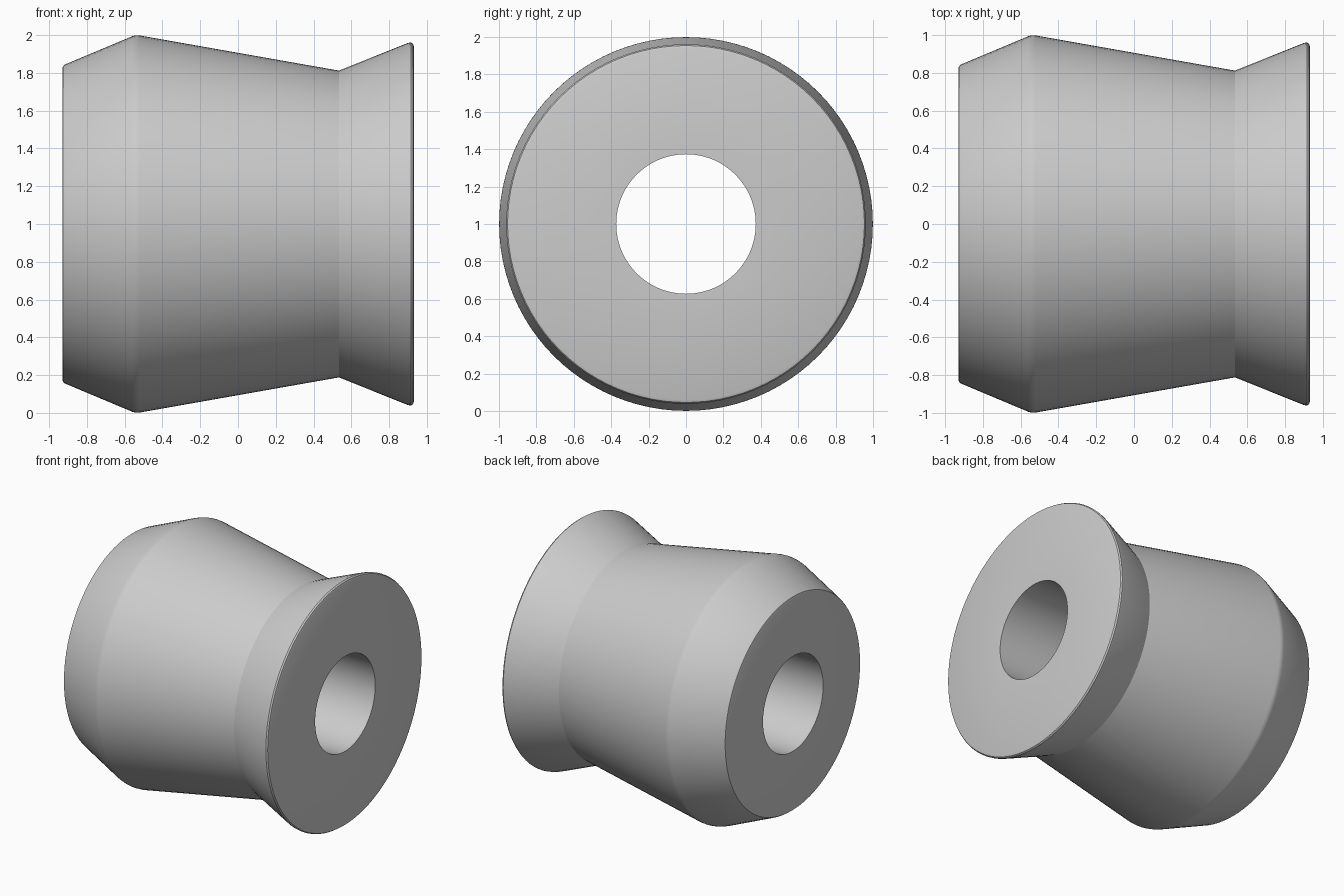
import bpy, bmesh
from math import cos, sin, tau, radians

SEGMENTS = 96

cube = bpy.data.objects.get("Cube")
if cube:
    bpy.data.objects.remove(cube, do_unlink=True)

# Plain grey material
grey = bpy.data.materials.new("light_grey")
grey.use_nodes = True
colour = (0.6, 0.6, 0.6, 1)
grey.diffuse_color = colour
grey.node_tree.nodes["Principled BSDF"].inputs["Base Color"].default_value = colour

# Closed half-section as (x, radius): bore, tapered nose, body, flared flange
section = [
    (-0.93, 0.373), (-0.93, 0.825), (-0.926, 0.837), (-0.915, 0.845),
    (-0.56, 0.994), (-0.54, 0.999), (-0.52, 0.998),
    (0.535, 0.812),
    (0.90, 0.959), (0.915, 0.961), (0.926, 0.954), (0.931, 0.94), (0.931, 0.373),
]

# Revolve the section around the x axis
bm = bmesh.new()
rings = []
for i in range(SEGMENTS):
    a = tau * i / SEGMENTS
    rings.append([bm.verts.new((x, r * cos(a), 1 + r * sin(a))) for x, r in section])
count = len(section)
for i in range(SEGMENTS):
    here, there = rings[i], rings[(i + 1) % SEGMENTS]
    for j in range(count):
        k = (j + 1) % count
        bm.faces.new((here[j], here[k], there[k], there[j]))
bmesh.ops.recalc_face_normals(bm, faces=bm.faces)

mesh = bpy.data.meshes.new("flanged_roller")
bm.to_mesh(mesh)
bm.free()
mesh.materials.append(grey)
roller = bpy.data.objects.new("flanged_roller", mesh)
bpy.context.collection.objects.link(roller)

# Smooth round surfaces, crisp end faces and bore rims
bpy.ops.object.select_all(action="DESELECT")
roller.select_set(True)
bpy.context.view_layer.objects.active = roller
bpy.ops.object.shade_smooth_by_angle(angle=radians(30))
